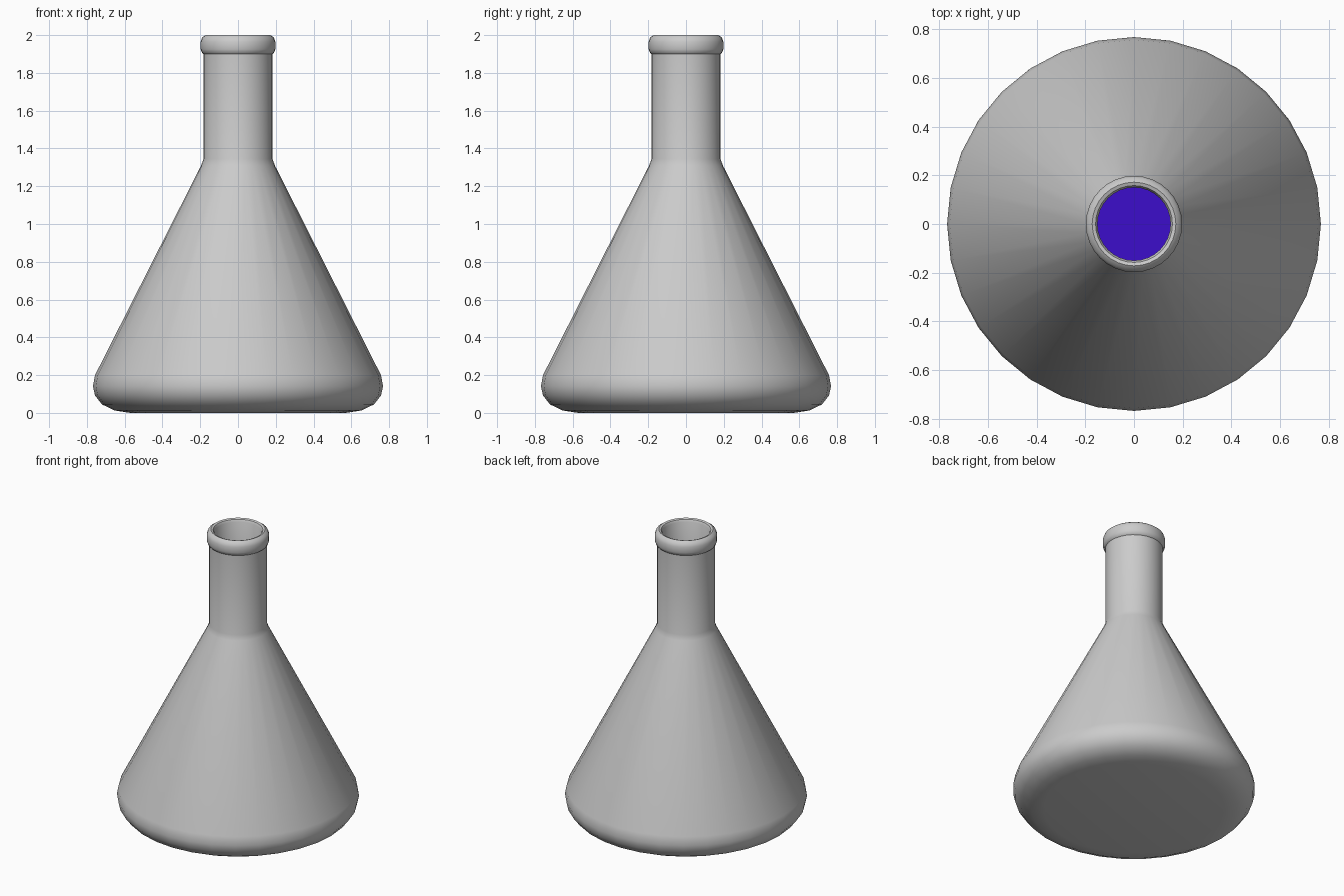
import bpy, bmesh, math

if "Cube" in bpy.data.objects:
    bpy.data.objects.remove(bpy.data.objects["Cube"])

SIDES = 32


def lathe(name, profile, angle=40):
    """Spin an (r, z) profile around z; r = 0 marks a pole."""
    bm = bmesh.new()
    verts = [bm.verts.new((r, 0, z)) for r, z in profile]
    edges = [bm.edges.new(pair) for pair in zip(verts, verts[1:])]
    bmesh.ops.spin(bm, geom=verts + edges, cent=(0, 0, 0), axis=(0, 0, 1),
                   angle=math.tau, steps=SIDES, use_duplicate=False)
    bmesh.ops.remove_doubles(bm, verts=bm.verts, dist=0.0005)
    bmesh.ops.recalc_face_normals(bm, faces=bm.faces)
    mesh = bpy.data.meshes.new(name)
    bm.to_mesh(mesh)
    bm.free()
    obj = bpy.data.objects.new(name, mesh)
    bpy.context.collection.objects.link(obj)
    bpy.ops.object.select_all(action='DESELECT')
    obj.select_set(True)
    bpy.context.view_layer.objects.active = obj
    bpy.ops.object.shade_smooth_by_angle(angle=math.radians(angle))
    return obj


# Glass flask: rounded base, cone, neck, rolled lip, then the inner wall
outer = [(0, 0), (0.57, 0), (0.655, 0.013), (0.72, 0.045), (0.757, 0.092),
         (0.768, 0.142), (0.757, 0.20), (0.195, 1.31), (0.183, 1.345), (0.183, 1.90)]
lip = [(0.19, 1.905), (0.198, 1.925), (0.198, 1.965), (0.19, 1.987),
       (0.172, 2.0), (0.158, 1.995), (0.15, 1.98)]
inner = [(0.15, 1.34), (0.722, 0.20), (0.732, 0.145), (0.69, 0.075),
         (0.57, 0.035), (0, 0.035)]
lathe("flask", outer + lip + inner)

# Coloured liquid resting inside the cone
liquid = lathe("liquid", [(0, 0.04), (0.565, 0.04), (0.685, 0.08), (0.725, 0.145),
                          (0.715, 0.20), (0.437, 0.75), (0, 0.75)], 30)
mat = bpy.data.materials.new("purple_liquid")
mat.diffuse_color = (0.045, 0.004, 0.6, 1)
mat.use_nodes = True
mat.node_tree.nodes["Principled BSDF"].inputs["Base Color"].default_value = mat.diffuse_color
liquid.data.materials.append(mat)
